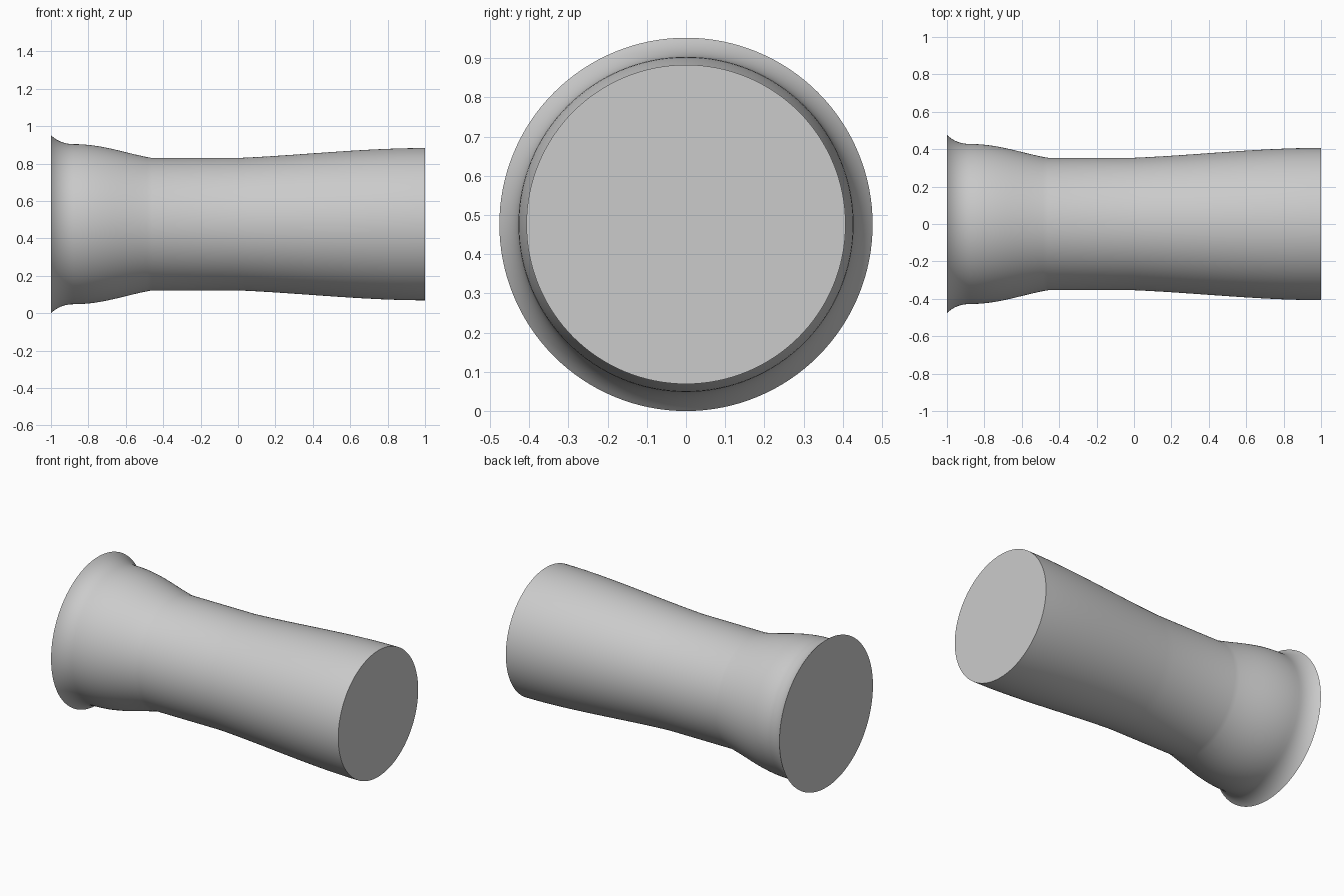
import bpy, bmesh, math
from mathutils import Vector

cube = bpy.data.objects.get("Cube")
if cube:
    bpy.data.objects.remove(cube, do_unlink=True)

SIDES = 128
AXIS_Z = 0.476

grey = bpy.data.materials.new("plain grey")
grey.use_nodes = True
colour = (0.6, 0.6, 0.6, 1)
grey.diffuse_color = colour
grey.node_tree.nodes["Principled BSDF"].inputs["Base Color"].default_value = colour


def bezier(a, b, c, d, steps):
    """Points of a cubic curve, without its first point."""
    a, b, c, d = map(Vector, (a, b, c, d))
    for i in range(1, steps + 1):
        t = i / steps
        s = 1 - t
        yield a * s**3 + b * (3 * s * s * t) + c * (3 * s * t * t) + d * t**3


# Profile as (position along axis, radius): lip, shoulder, neck, long flare
profile = [Vector((-1, 0.476))]
profile += bezier((-1, 0.476), (-0.97, 0.447), (-0.93, 0.428), (-0.88, 0.428), 10)
profile += bezier((-0.88, 0.428), (-0.72, 0.428), (-0.6, 0.378), (-0.46, 0.354), 16)
profile += [Vector((0, 0.354))]
profile += bezier((0, 0.354), (0.33, 0.368), (0.67, 0.407), (1, 0.407), 20)

# Solid body: rings swept around the x axis, closed by flat end caps
bm = bmesh.new()
rings = []
for x, r in profile:
    rings.append([bm.verts.new((x, r * math.cos(a), AXIS_Z + r * math.sin(a)))
                  for a in (math.tau * i / SIDES for i in range(SIDES))])
for r0, r1 in zip(rings, rings[1:]):
    for i in range(SIDES):
        j = (i + 1) % SIDES
        bm.faces.new((r0[i], r0[j], r1[j], r1[i]))
bm.faces.new(rings[0])
bm.faces.new(rings[-1])
bmesh.ops.recalc_face_normals(bm, faces=bm.faces)

mesh = bpy.data.meshes.new("flared_column")
bm.to_mesh(mesh)
bm.free()
mesh.materials.append(grey)
body = bpy.data.objects.new("flared_column", mesh)
bpy.context.collection.objects.link(body)

# Smooth sides, sharp cap edges
bpy.ops.object.select_all(action="DESELECT")
body.select_set(True)
bpy.context.view_layer.objects.active = body
bpy.ops.object.shade_smooth_by_angle(angle=math.radians(30))
